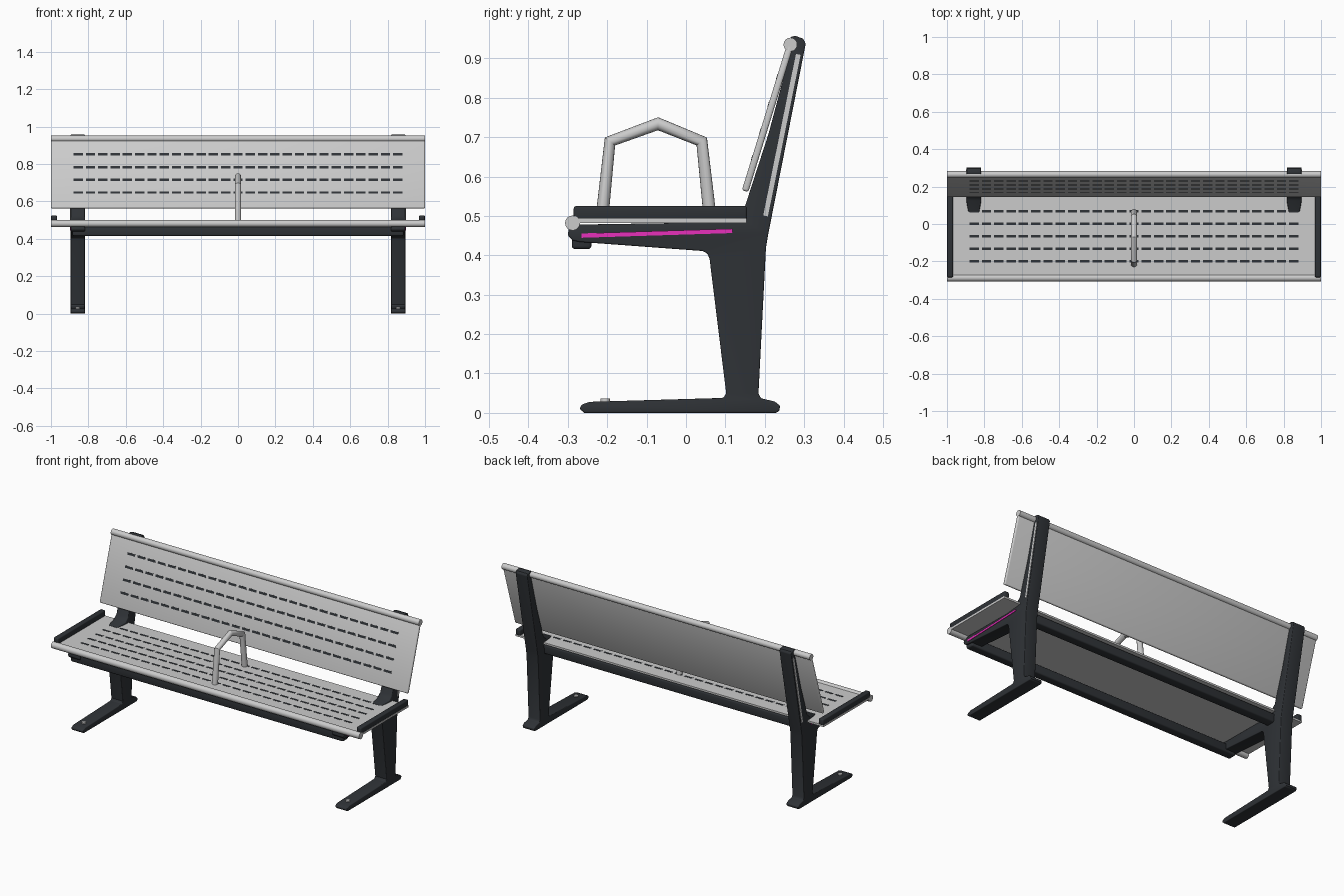
import bpy, bmesh, math
from mathutils import Matrix, Vector

if "Cube" in bpy.data.objects:
    bpy.data.objects.remove(bpy.data.objects["Cube"])


def material(name, rgb):
    m = bpy.data.materials.new(name)
    m.diffuse_color = (*rgb, 1)
    m.use_nodes = True
    m.node_tree.nodes["Principled BSDF"].inputs["Base Color"].default_value = m.diffuse_color
    return m


DARK = material("dark_paint", (0.028, 0.032, 0.037))
PINK = material("magenta_stripe", (0.8, 0.03, 0.5))


def finish(ob, mat=None, bevel=0, mirror=False):
    """Bevel, mirror, bake to mesh and smooth with sharp edges kept."""
    if mat:
        ob.data.materials.append(mat)
    if bevel:
        b = ob.modifiers.new("bevel", 'BEVEL')
        b.width, b.segments = bevel, 3
        b.limit_method, b.angle_limit = 'ANGLE', math.radians(40)
    if mirror:
        ob.modifiers.new("mirror", 'MIRROR').use_bisect_axis[0] = False
    bpy.ops.object.select_all(action='DESELECT')
    bpy.context.view_layer.objects.active = ob
    ob.select_set(True)
    bpy.ops.object.convert(target='MESH')
    bpy.ops.object.shade_smooth_by_angle(angle=math.radians(35))
    return ob


def from_bmesh(name, bm):
    bmesh.ops.recalc_face_normals(bm, faces=bm.faces)
    me = bpy.data.meshes.new(name)
    bm.to_mesh(me)
    bm.free()
    ob = bpy.data.objects.new(name, me)
    bpy.context.collection.objects.link(ob)
    return ob


def profile(name, pts, x0, x1, mat=None, bevel=0, mirror=False, edit=None):
    """Side outline in (y, z) extruded from x0 to x1."""
    bm = bmesh.new()
    f = bm.faces.new([bm.verts.new((x0, y, z)) for y, z in pts])
    r = bmesh.ops.extrude_face_region(bm, geom=[f])
    bmesh.ops.translate(bm, vec=(x1 - x0, 0, 0),
                        verts=[v for v in r["geom"] if isinstance(v, bmesh.types.BMVert)])
    if edit:
        edit(bm)
    return finish(from_bmesh(name, bm), mat, bevel, mirror)


def rect(y0, y1, z0, z1):
    return [(y0, z0), (y1, z0), (y1, z1), (y0, z1)]


def bar(a, b, w):
    """Outline of a straight strip of width w from a to b."""
    a, b = Vector(a), Vector(b)
    n = Vector((a.y - b.y, b.x - a.x)).normalized() * w / 2
    return [a + n, a - n, b - n, b + n]


def tube(name, pts, r, mat=None):
    cu = bpy.data.curves.new(name, 'CURVE')
    cu.dimensions = '3D'
    cu.bevel_depth, cu.bevel_resolution, cu.use_fill_caps = r, 6, True
    sp = cu.splines.new('POLY')
    sp.points.add(len(pts) - 1)
    for p, co in zip(sp.points, pts):
        p.co = (*co, 1)
    ob = bpy.data.objects.new(name, cu)
    bpy.context.collection.objects.link(ob)
    return finish(ob, mat)


# side frames: foot, leg, seat arm and back post in one outline
FX0, FX1 = 0.818, 0.895
outline = [(-0.258, 0), (-0.27, 0.01), (-0.265, 0.021), (-0.245, 0.028), (0.095, 0.038),
           (0.102, 0.05), (0.06, 0.39), (0.055, 0.404), (0.042, 0.411), (-0.27, 0.434),
           (-0.288, 0.438), (-0.3, 0.45), (-0.298, 0.468), (-0.28, 0.478), (0.05, 0.483),
           (0.07, 0.497), (0.125, 0.503), (0.15, 0.525), (0.21, 0.71), (0.262, 0.905),
           (0.266, 0.955), (0.278, 0.957), (0.297, 0.95), (0.304, 0.938), (0.209, 0.455),
           (0.203, 0.42), (0.184, 0.05), (0.19, 0.037), (0.225, 0.029), (0.239, 0.018),
           (0.237, 0.006), (0.23, 0)]


def narrow_gusset(bm):
    mid = (FX0 + FX1) / 2
    for v in bm.verts:
        if 0.04 < v.co.y < 0.08 and 0.48 < v.co.z < 0.5:
            v.co.x = mid + (v.co.x - mid) * 0.75


profile("side_frames", outline, FX0, FX1, DARK, 0.004, True, narrow_gusset)

# coloured stripe on the arms, pale inlay on the back posts
profile("arm_stripes", bar((-0.265, 0.45), (0.118, 0.462), 0.011), FX1 - 0.002, FX1 + 0.002, PINK, 0, True)
profile("post_inlays", bar((0.202, 0.5), (0.285, 0.91), 0.012), FX1 - 0.002, FX1 + 0.002, None, 0, True)

# foot bolts
bm = bmesh.new()
for s in (-1, 1):
    bmesh.ops.create_cone(bm, cap_ends=True, segments=16, radius1=0.012, radius2=0.012, depth=0.012,
                          matrix=Matrix.Translation((s * 0.857, -0.205, 0.03)))
finish(from_bmesh("foot_bolts", bm))

# cross beams under the seat
profile("front_beam", rect(-0.29, -0.24, 0.416, 0.468), -0.885, 0.885, DARK, 0.008)
profile("rear_beam", rect(0.09, 0.145, 0.422, 0.474), -0.86, 0.86, DARK, 0.008)

# seat plate, front roll and raised end bars
profile("seat", rect(-0.288, 0.153, 0.482, 0.493), -1, 1)
tube("seat_front_roll", [(-1, -0.288, 0.482), (1, -0.288, 0.482)], 0.019)
profile("seat_end_bars", rect(-0.285, 0.155, 0.49, 0.525), 0.968, 0.999, DARK, 0.006, True)

# backrest panel and top roll
LOW, TOP = Vector((0.15, 0.563)), Vector((0.265, 0.935))
profile("backrest", bar(LOW, TOP, 0.017), -1, 1, None, 0.006)
tube("backrest_top_roll", [(-1, TOP.x, TOP.y), (1, TOP.x, TOP.y)], 0.0175)


def slots(name, rows, tilt):
    """Rows of dark slots; each row is a (y, z) centre."""
    bm = bmesh.new()
    count, step = 27, 0.0657
    for y, z in rows:
        for i in range(count):
            m = (Matrix.Translation(((i - (count - 1) / 2) * step, y, z))
                 @ Matrix.Rotation(tilt, 4, 'X') @ Matrix.Diagonal((0.05, 0.013, 0.003, 1)))
            bmesh.ops.create_cube(bm, size=1, matrix=m)
    finish(from_bmesh(name, bm), DARK)


slots("seat_slots", [(y, 0.4925) for y in (-0.2, -0.133, -0.066, 0.001, 0.068)], 0)
lean = math.atan2(TOP.x - LOW.x, TOP.y - LOW.y)
face = Vector((-math.cos(lean), math.sin(lean))) * 0.0078
slots("backrest_slots",
      [LOW + (TOP - LOW) * ((z - LOW.y) / (TOP.y - LOW.y)) + face for z in (0.645, 0.713, 0.781, 0.85)],
      math.pi / 2 - lean)

# centre armrest hoop
tube("armrest_hoop", [(0, -0.214, 0.488), (0, -0.193, 0.689), (0, -0.071, 0.734),
                      (0, 0.04, 0.689), (0, 0.062, 0.488)], 0.0165)
